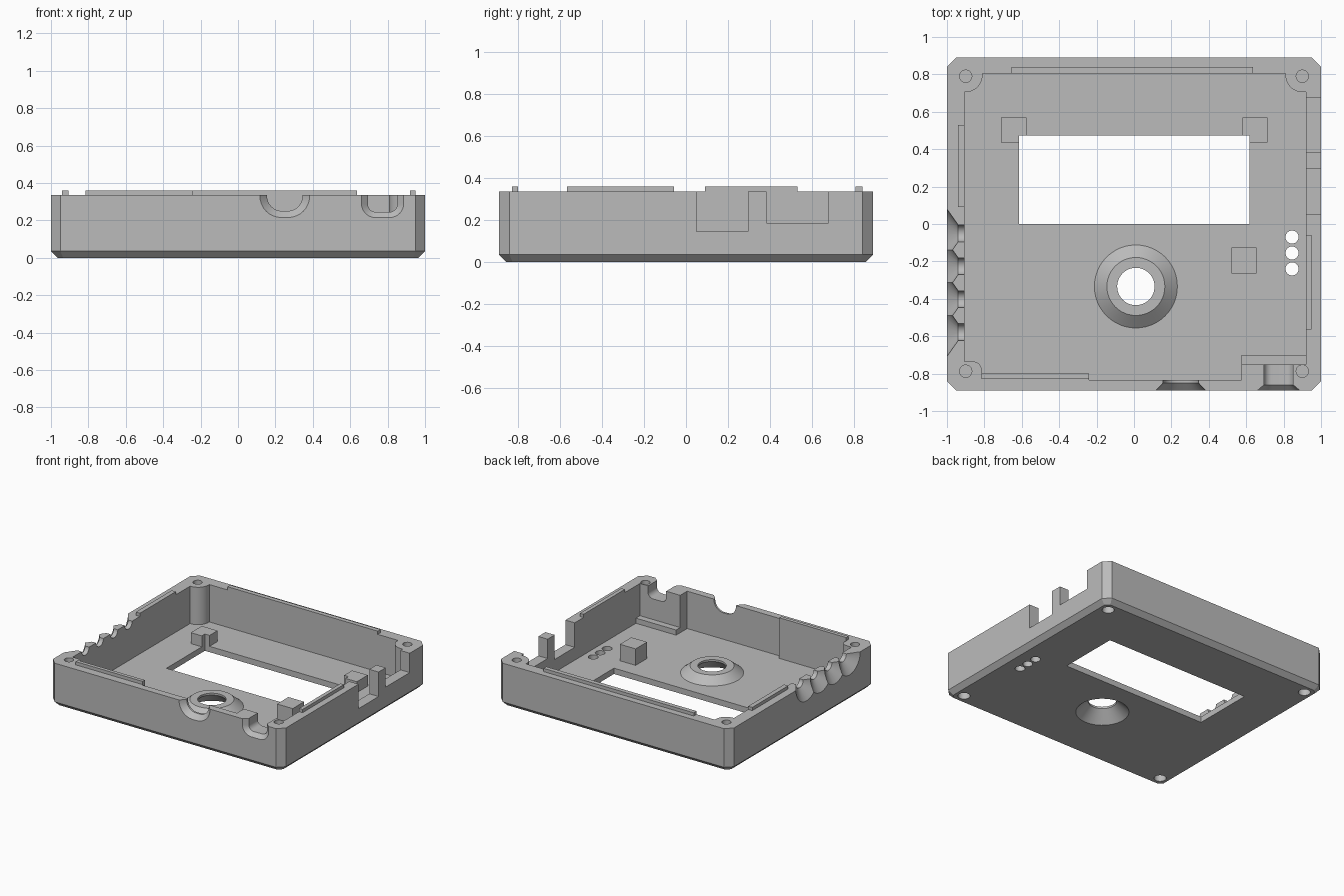
import bpy, bmesh
from math import cos, sin, radians, pi

if "Cube" in bpy.data.objects:
    bpy.data.objects.remove(bpy.data.objects["Cube"], do_unlink=True)

TOP, FLOOR, LIP = 0.335, 0.045, 0.36

grey = bpy.data.materials.new("plain_grey")
grey.use_nodes = True
grey.diffuse_color = (0.5, 0.5, 0.5, 1)
grey.node_tree.nodes["Principled BSDF"].inputs["Base Color"].default_value = (0.5, 0.5, 0.5, 1)


def loft(name, rings):
    """Closed solid through rings of equal point count."""
    bm = bmesh.new()
    loops = [[bm.verts.new(p) for p in ring] for ring in rings]
    for a, b in zip(loops, loops[1:]):
        for i in range(len(a)):
            j = (i + 1) % len(a)
            bm.faces.new((a[i], a[j], b[j], b[i]))
    bm.faces.new(loops[0])
    bm.faces.new(loops[-1])
    bmesh.ops.recalc_face_normals(bm, faces=bm.faces)
    mesh = bpy.data.meshes.new(name)
    bm.to_mesh(mesh)
    bm.free()
    mesh.materials.append(grey)
    ob = bpy.data.objects.new(name, mesh)
    bpy.context.scene.collection.objects.link(ob)
    return ob


def box(name, x0, x1, y0, y1, z0, z1):
    outline = [(x0, y0), (x1, y0), (x1, y1), (x0, y1)]
    return loft(name, [[(x, y, z) for x, y in outline] for z in (z0, z1)])


def arc(cx, cy, r, start, end, steps=8):
    angles = [radians(start + (end - start) * i / steps) for i in range(steps + 1)]
    return [(cx + r * cos(a), cy + r * sin(a)) for a in angles]


def round_z(name, cx, cy, profile, steps=32):
    """Turned solid about a vertical axis; profile is (radius, z)."""
    return loft(name, [[(x, y, z) for x, y in arc(cx, cy, r, 0, 360, steps)[:-1]]
                       for r, z in profile])


def cut(ob, cutters):
    for c in cutters:
        c.hide_render = True
        mod = ob.modifiers.new("cut", 'BOOLEAN')
        mod.operation, mod.solver, mod.object = 'DIFFERENCE', 'EXACT', c
    deps = bpy.context.evaluated_depsgraph_get()
    mesh = bpy.data.meshes.new_from_object(ob.evaluated_get(deps))
    ob.modifiers.clear()
    ob.data = mesh


def octagon(hx, hy, c, z):
    return [(sx * x, sy * y, z) for sx, sy, flip in ((1, 1, 0), (-1, 1, 1), (-1, -1, 0), (1, -1, 1))
            for x, y in ([(hx, hy - c), (hx - c, hy)][::-1 if flip else 1])]


# Outer case with chamfered corners and bottom edge
case = loft("case_shell", [octagon(0.965, 0.855, 0.03, 0),
                           octagon(1, 0.89, 0.05, 0.035),
                           octagon(1, 0.89, 0.05, TOP)])

# Cavity outline leaves the walls, corner screw posts and port block standing
outline = ([(-0.815, -0.80), (-0.24, -0.80), (-0.24, -0.835), (0.575, -0.835),
            (0.575, -0.75), (0.92, -0.75), (0.92, 0.705)]
           + arc(0.9, 0.795, 0.09, 270, 180) + [(0.81, 0.805), (-0.81, 0.805)]
           + arc(-0.9, 0.795, 0.09, 0, -90) + [(-0.905, 0.705), (-0.905, -0.735)]
           + arc(-0.86, -0.78, 0.045, 90, 0))
cutters = [loft("cavity_cutter", [[(x, y, z) for x, y in outline] for z in (FLOOR, 0.5)])]

# Display window and button opening, shared with the parts they pass through
window = box("window_cutter", -0.615, 0.618, 0, 0.473, -0.1, 0.3)
button = round_z("button_cutter", 0.01, -0.334,
                 [(0.197, -0.01), (0.187, 0), (0.1, 0.085), (0.1, 0.2)], 48)
cutters += [window, button]

# Indicator holes
for y in (-0.07, -0.155, -0.24):
    cutters.append(round_z("indicator_cutter", 0.845, y, [(0.035, -0.1), (0.035, 0.2)]))

# Screw holes above and recesses below in each corner
for sx in (-1, 1):
    for y in (-0.787, 0.79):
        cutters.append(round_z("screw_cutter", sx * 0.9, y, [(0.033, 0.12), (0.033, 0.5)]))
        cutters.append(round_z("recess_cutter", sx * 0.9, y, [(0.043, -0.1), (0.043, 0.07)]))

# Rectangular openings in the left wall
cutters.append(box("left_wall_cutter", 0.9, 1.1, 0.05, 0.295, 0.145, 0.5))
cutters.append(box("left_wall_cutter", 0.9, 1.1, 0.382, 0.677, 0.185, 0.5))


# Flared U-shaped cable ports in the front wall
def u_ring(cx, half, bottom, r, y):
    pts = ([(cx - half, 0.5)] + arc(cx - half + r, bottom + r, r, 180, 270)
           + arc(cx + half - r, bottom + r, r, 270, 360) + [(cx + half, 0.5)])
    return [(x, y, z) for x, z in pts]


def port(cx, inner, outer, y_in, y_flare):
    return loft("port_cutter", [u_ring(cx, *inner, y_in), u_ring(cx, *inner, y_flare),
                                u_ring(cx, *outer, -0.89), u_ring(cx, *outer, -0.95)])


cutters.append(port(0.25, (0.095, 0.25, 0.08), (0.133, 0.215, 0.115), -0.8, -0.85))
cutters.append(port(0.773, (0.078, 0.245, 0.04), (0.113, 0.215, 0.075), -0.73, -0.86))

# Row of flared cable scallops in the right wall
for i in range(4):
    y = -0.05 - 0.176 * i
    cutters.append(loft("scallop_cutter", [
        [(x, py, pz) for py, pz in arc(y, TOP, r, 0, 360, 32)[:-1]]
        for x, r in ((-0.88, 0.045), (-0.94, 0.045), (-1, 0.13), (-1.05, 0.13))]))

cut(case, cutters)

# Raised conical collar round the button opening
collar = round_z("button_collar", 0.01, -0.334, [(0.222, FLOOR), (0.155, 0.1)], 48)
cut(collar, [button])

# Standoffs: two notched by the window, one free block
stand_left = box("left_display_standoff", 0.58, 0.715, 0.435, 0.57, FLOOR, 0.13)
stand_right = box("right_display_standoff", -0.71, -0.575, 0.435, 0.57, FLOOR, 0.13)
cut(stand_left, [window])
cut(stand_right, [window])
stand_front = box("front_standoff", 0.52, 0.655, -0.265, -0.125, FLOOR, 0.173)
ledge = box("port_block_ledge", 0.575, 0.92, -0.75, -0.70, FLOOR, 0.085)

# Locating lips along the rim
lips = [box("back_lip", -0.655, 0.635, 0.805, 0.84, TOP, LIP),
        box("front_lip", -0.815, -0.24, -0.828, -0.80, TOP, LIP),
        box("right_lip", -0.94, -0.905, 0.09, 0.53, TOP, LIP),
        box("left_lip", 0.92, 0.95, -0.565, -0.058, TOP, LIP)]

# Remove cutters, smooth the round surfaces
for c in cutters:
    bpy.data.objects.remove(c, do_unlink=True)
bpy.ops.object.select_all(action='DESELECT')
for ob in (case, collar):
    ob.select_set(True)
bpy.context.view_layer.objects.active = case
bpy.ops.object.shade_smooth_by_angle(angle=pi / 6)
